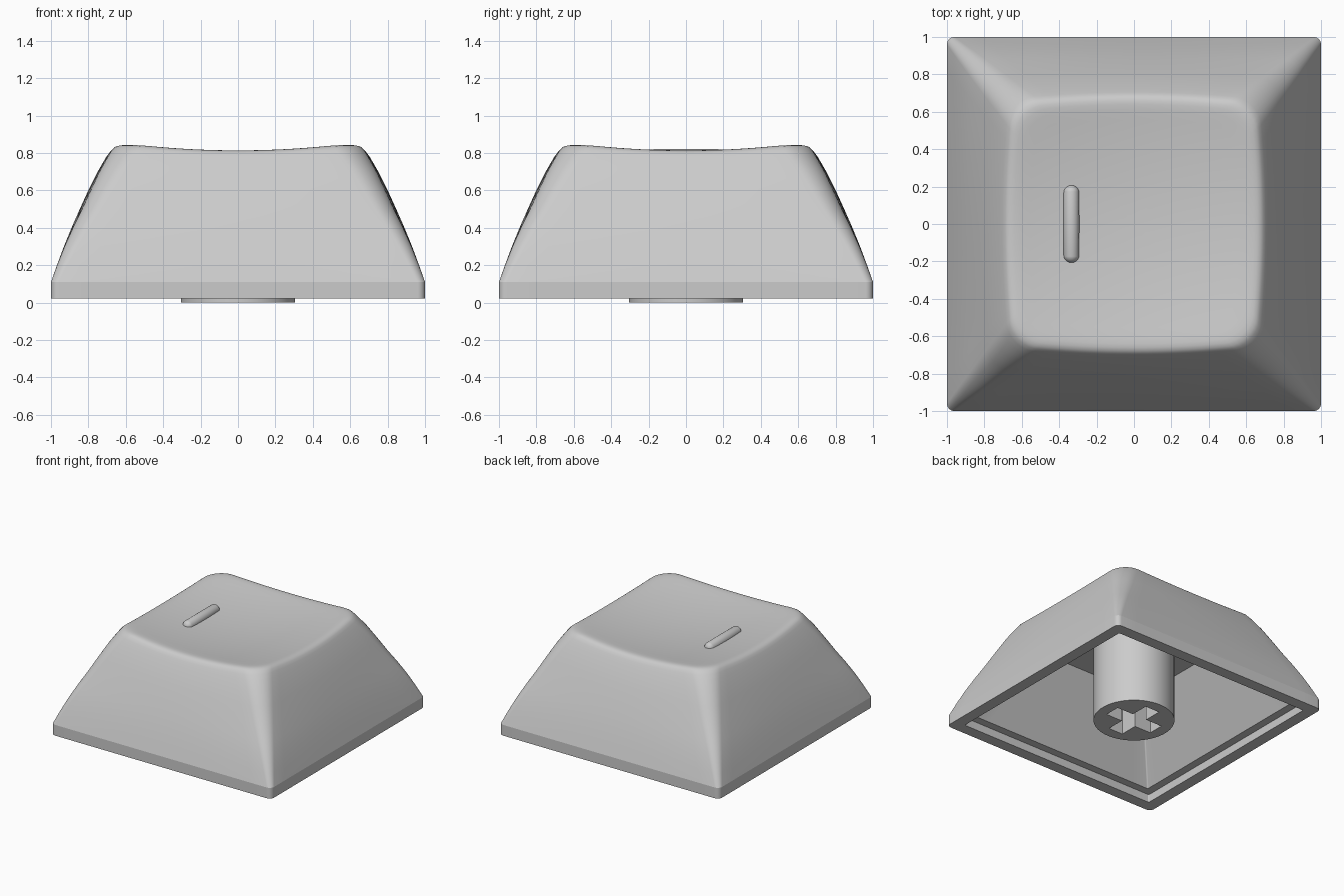
import bpy, bmesh, math
from mathutils import Matrix, Vector

cube = bpy.data.objects.get("Cube")
if cube:
    bpy.data.objects.remove(cube, do_unlink=True)

grey = bpy.data.materials.new("grey plastic")
grey.use_nodes = True
colour = (0.6, 0.6, 0.6, 1)
grey.diffuse_color = colour
grey.node_tree.nodes["Principled BSDF"].inputs["Base Color"].default_value = colour

DISH_Z, DISH_CURVE, RIM = 0.766, 0.12, 0.65


def finish(bm, name, angle=35):
    bmesh.ops.recalc_face_normals(bm, faces=bm.faces)
    mesh = bpy.data.meshes.new(name)
    bm.to_mesh(mesh)
    bm.free()
    mesh.materials.append(grey)
    obj = bpy.data.objects.new(name, mesh)
    bpy.context.collection.objects.link(obj)
    bpy.ops.object.select_all(action="DESELECT")
    obj.select_set(True)
    bpy.context.view_layer.objects.active = obj
    bpy.ops.object.shade_smooth_by_angle(angle=math.radians(angle))


def outline(w, r, bow, side=14, arc=8):
    """Rounded square whose sides bulge outwards by the bow fraction."""
    quarter = [(w, (w - r) * (2 * i / side - 1)) for i in range(side)]
    for i in range(arc):
        a = math.pi / 2 * i / arc
        quarter.append((w - r + r * math.cos(a), w - r + r * math.sin(a)))
    points = []
    for turn in range(4):
        for x, y in quarter:
            p = Vector((x * (1 - bow * (y / w) ** 2), y * (1 - bow * (x / w) ** 2)))
            points.append(Matrix.Rotation(turn * math.pi / 2, 2) @ p)
    return points


def dish(p):
    return DISH_Z + DISH_CURVE * p.length_squared


def ring(bm, z, w, r, bow=0.0, lift=0.0):
    """Ring at height z; lift blends in the curvature of the dished top."""
    level = DISH_Z + DISH_CURVE * RIM ** 2
    return [bm.verts.new((p.x, p.y, z + lift * (dish(p) - level)))
            for p in outline(w, r, bow)]


def loft(bm, rings):
    for a, b in zip(rings, rings[1:]):
        for i in range(len(a)):
            j = (i + 1) % len(a)
            bm.faces.new((a[i], a[j], b[j], b[i]))


# Hollow cap: cavity, stepped bottom rim, flared sides and dished top in one skin
bm = bmesh.new()
rings = [ring(bm, z, w, 0.01) for z, w in
         ((0.65, 0.53), (0.088, 0.84), (0.088, 0.905), (0.022, 0.905))]
bm.faces.new(rings[0])
rings.append(ring(bm, 0.022, 1.0, 0.04))
skirt = ring(bm, 0.11, 1.0, 0.04)
rings.append(skirt)
for z, w in ((0.2, 0.968), (0.3, 0.931), (0.4, 0.89), (0.5, 0.846),
             (0.6, 0.798), (0.68, 0.756), (0.74, 0.722), (0.77, 0.705),
             (0.79, 0.692), (0.803, 0.678), (0.811, 0.66), (0.815, 0.64)):
    t = (z - 0.11) / 0.7
    rings.append(ring(bm, z, w, 0.04 + 0.11 * t, 0.058 * t ** 2,
                      max(0, min(1, (z - 0.55) / 0.25))))
for i in range(11, 0, -1):
    w = 0.61 * i / 11
    rings.append([bm.verts.new((p.x, p.y, dish(p)))
                  for p in outline(w, w * 0.24, 0.058 * i / 11)])
loft(bm, rings)
centre = bm.verts.new((0, 0, DISH_Z))
last = rings[-1]
for i in range(len(last)):
    bm.faces.new((last[i], last[(i + 1) % len(last)], centre))
# Crisp line where the upright skirt meets the flared sides
for i in range(len(skirt)):
    bm.edges.get((skirt[i - 1], skirt[i])).smooth = False
finish(bm, "cap_shell")

# Homing bar: a capsule sunk into the dish
bm = bmesh.new()
bmesh.ops.create_uvsphere(bm, u_segments=24, v_segments=16, radius=0.0425,
                          matrix=Matrix.Rotation(math.pi / 2, 4, "X"))
for v in bm.verts:
    if abs(v.co.y) > 1e-4:
        v.co.y += math.copysign(0.165, v.co.y)
bmesh.ops.translate(bm, verts=bm.verts, vec=(-0.335, 0, 0.778))
finish(bm, "homing_bar", 60)

# Stem with a cross-shaped socket
STEM_R, STEM_TOP, SOCKET_TOP, ARM, HALF = 0.305, 0.68, 0.42, 0.215, 0.065
bm = bmesh.new()
outer = [Vector((STEM_R, 0)) @ Matrix.Rotation(math.tau * i / 64, 2) for i in range(64)]
cross = [Matrix.Rotation(turn * math.pi / 2, 2) @ Vector(corner) for turn in range(4)
         for corner in ((ARM, -HALF), (ARM, HALF), (HALF, HALF))]
mouth = []
for points, top in ((outer, STEM_TOP), (cross, SOCKET_TOP)):
    low = [bm.verts.new((p.x, p.y, 0)) for p in points]
    high = [bm.verts.new((p.x, p.y, top)) for p in points]
    loft(bm, [low, high])
    bm.faces.new(high)
    mouth += [bm.edges.get((low[i - 1], low[i])) for i in range(len(low))]
bmesh.ops.triangle_fill(bm, use_beauty=True, edges=mouth)
finish(bm, "stem")
